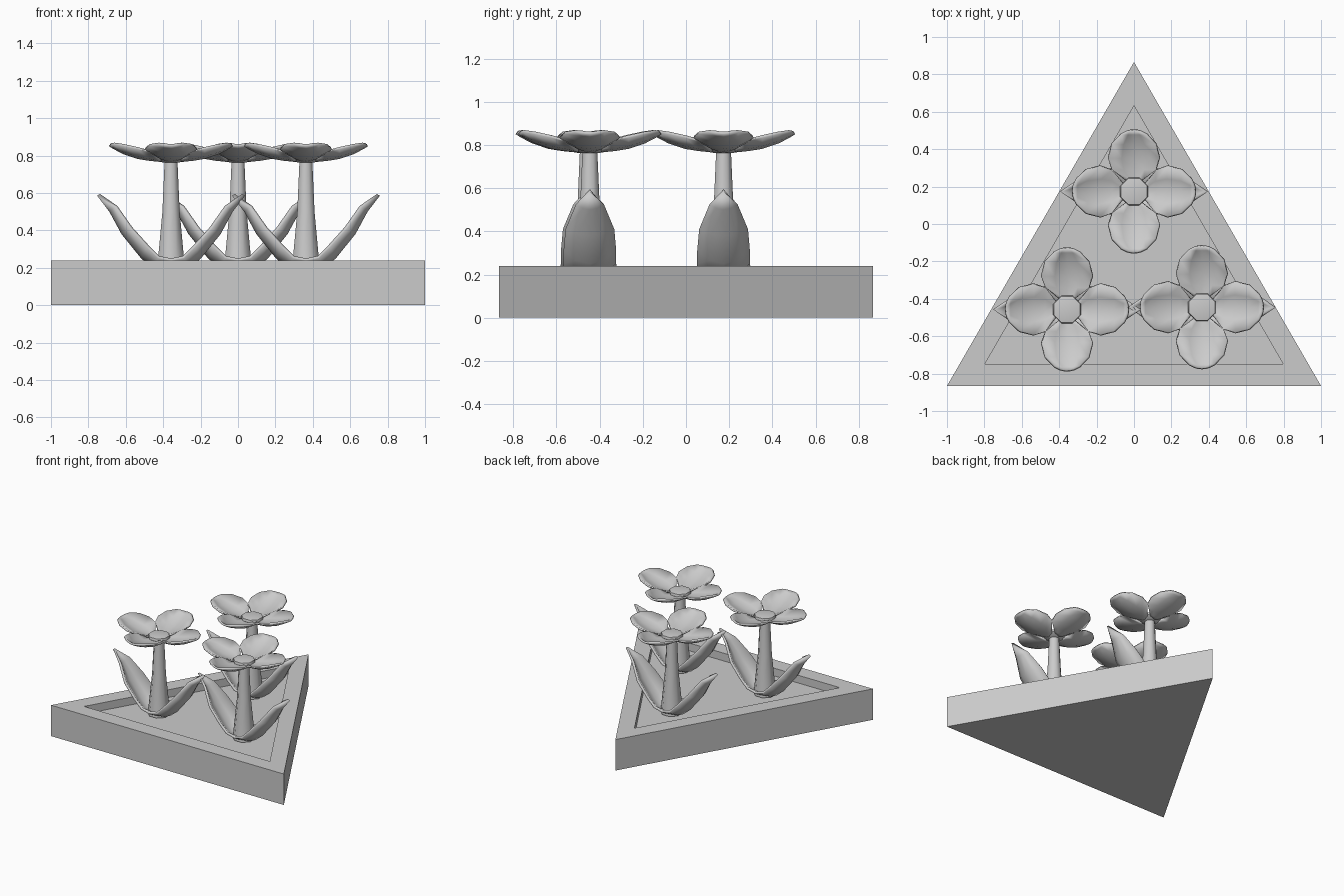
import bpy, bmesh, math
from mathutils import Matrix, Vector

if "Cube" in bpy.data.objects:
    bpy.data.objects.remove(bpy.data.objects["Cube"])


def finish(name, bm, smooth=None):
    bmesh.ops.recalc_face_normals(bm, faces=bm.faces)
    me = bpy.data.meshes.new(name)
    bm.to_mesh(me)
    bm.free()
    ob = bpy.data.objects.new(name, me)
    bpy.context.collection.objects.link(ob)
    if smooth:
        bpy.context.view_layer.objects.active = ob
        ob.select_set(True)
        bpy.ops.object.shade_smooth_by_angle(angle=math.radians(smooth))
        ob.select_set(False)
    return ob


def cupped_blade(name, rows, copies, thick, pos):
    """Curved blades around a centre; row = keel x, keel z, edge x, edge z, half width."""
    bm = bmesh.new()
    for k in range(copies):
        rot = Matrix.Rotation(2 * math.pi * k / copies, 3, 'Z')
        grid = []
        for xk, zk, xe, ze, w in rows:
            line = []
            for s in (-1, -0.5, 0, 0.5, 1):
                t = s * s
                p = Vector((xk + (xe - xk) * t, w * s, zk + (ze - zk) * t))
                line.append(bm.verts.new(rot @ p + pos))
            grid.append(line)
        for a, b in zip(grid, grid[1:]):
            for i in range(4):
                bm.faces.new((a[i], b[i], b[i + 1], a[i + 1]))
    bmesh.ops.remove_doubles(bm, verts=bm.verts, dist=0.003)
    ob = finish(name, bm, 40)
    # make the underside the starting surface, thicken upwards
    me = ob.data
    if sum(p.normal.z * p.area for p in me.polygons) < 0:
        me.flip_normals()
    mod = ob.modifiers.new("thickness", 'SOLIDIFY')
    mod.thickness = thick
    mod.offset = 1
    return ob


def lathe(name, profile, sides, pos):
    bm = bmesh.new()
    rings = [[bm.verts.new(pos + Vector((r * math.cos(a), r * math.sin(a), z)))
              for a in [2 * math.pi * (i + 0.5) / sides for i in range(sides)]]
             for r, z in profile]
    for a, b in zip(rings, rings[1:]):
        for i in range(sides):
            j = (i + 1) % sides
            bm.faces.new((a[i], a[j], b[j], b[i]))
    bm.faces.new(rings[0])
    bm.faces.new(rings[-1])
    return finish(name, bm, 50)


# Triangular planter with a sunken bed
def triangle(bm, side, z):
    c = -math.sqrt(3) / 2 + 1 / math.sqrt(3)  # centroid height
    r = side / math.sqrt(3)
    return [bm.verts.new((r * math.cos(a), c + r * math.sin(a), z))
            for a in [math.radians(d) for d in (90, 210, 330)]]


TOP, BED = 0.24, 0.18
bm = bmesh.new()
loops = [triangle(bm, s, z) for s, z in ((2, 0), (2, TOP), (1.595, TOP), (1.595, BED))]
for a, b in zip(loops, loops[1:]):
    for i in range(3):
        j = (i + 1) % 3
        bm.faces.new((a[i], a[j], b[j], b[i]))
bm.faces.new(loops[0])
bm.faces.new(loops[-1])
finish("triangular_planter", bm)

# Blade profiles
LEAF = [(0, .19, 0, .235, .125), (.10, .20, .07, .25, .122), (.16, .25, .13, .31, .122),
        (.265, .38, .22, .41, .113), (.33, .50, .30, .525, .065), (.395, .585, .395, .585, .001)]
PETAL = [(.05, .765, .05, .775, .035), (.07, .767, .07, .785, .06), (.118, .772, .118, .815, .12),
         (.18, .782, .18, .833, .14), (.257, .808, .257, .85, .12), (.31, .836, .31, .858, .07),
         (.332, .85, .325, .856, .04)]

# Three flowers
for n, (x, y) in enumerate(((-.358, -.457), (.363, -.445), (0, .174)), 1):
    pos = Vector((x, y, 0))
    lathe(f"stem_{n}", [(.08, .19), (.075, .25), (.05, .5), (.037, .775)], 8, pos)
    lathe(f"flower_centre_{n}", [(.05, .762), (.08, .785), (.076, .803), (.05, .808)], 8, pos)
    cupped_blade(f"leaves_{n}", LEAF, 2, .018, pos)
    cupped_blade(f"petals_{n}", PETAL, 4, .014, pos)
